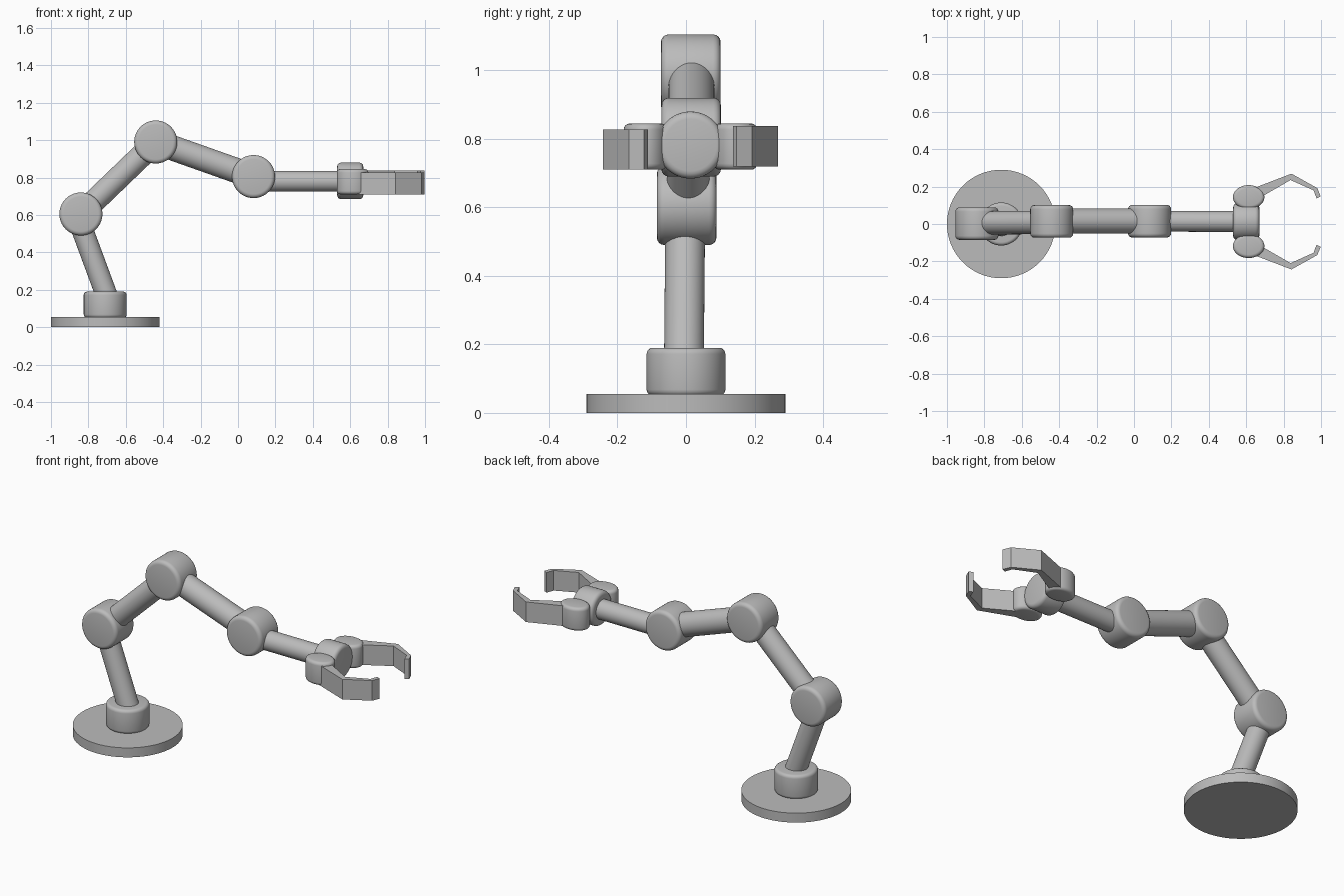
import bpy, bmesh
from mathutils import Vector

if "Cube" in bpy.data.objects:
    bpy.data.objects.remove(bpy.data.objects["Cube"], do_unlink=True)

GREY = (0.5, 0.5, 0.5, 1)
metal = bpy.data.materials.new("plain grey")
metal.use_nodes = True
metal.diffuse_color = GREY
metal.node_tree.nodes["Principled BSDF"].inputs["Base Color"].default_value = GREY


def finish(obj, name, bevel=0.0):
    """Name, colour, round the rims and smooth the sides."""
    obj.name = name
    obj.data.materials.append(metal)
    bpy.ops.object.select_all(action='DESELECT')
    obj.select_set(True)
    bpy.context.view_layer.objects.active = obj
    if bevel:
        mod = obj.modifiers.new("rounded rim", 'BEVEL')
        mod.width = bevel
        mod.segments = 4
        mod.limit_method = 'ANGLE'
        mod.angle_limit = 0.9
        bpy.ops.object.modifier_apply(modifier=mod.name)
    bpy.ops.object.shade_smooth_by_angle(angle=0.6)
    return obj


def rod(name, start, end, radius, bevel=0.0, squash=1.0):
    """Cylinder between two points, optionally elliptical."""
    start, end = Vector(start), Vector(end)
    axis = end - start
    bpy.ops.mesh.primitive_cylinder_add(vertices=64, radius=radius, depth=axis.length,
                                        location=(start + end) / 2)
    obj = bpy.context.object
    obj.rotation_euler = axis.to_track_quat('Z', 'Y').to_euler()
    obj.scale.y = squash
    bpy.ops.object.transform_apply(location=False, rotation=True, scale=True)
    return finish(obj, name, bevel)


def joint(name, x, y, z):
    rod(name, (x, y - 0.087, z), (x, y + 0.087, z), 0.115, 0.022)


# Base
rod("base_plate", (-0.71, 0, 0), (-0.71, 0, 0.055), 0.29)
rod("base_collar", (-0.71, 0, 0.05), (-0.71, 0, 0.19), 0.115, 0.018)

# Joints
joint("shoulder_joint", -0.84, 0.002, 0.605)
joint("elbow_joint", -0.44, 0.014, 0.99)
joint("wrist_joint", 0.083, 0.015, 0.805)

# Arm segments
rod("lower_arm", (-0.695, -0.006, 0.15), (-0.858, -0.002, 0.59), 0.058)
rod("upper_arm", (-0.84, 0.006, 0.605), (-0.44, 0.008, 0.99), 0.062)
rod("forearm", (-0.44, 0.016, 0.99), (0.083, 0.016, 0.805), 0.067)
rod("wrist_arm", (0.083, 0.015, 0.78), (0.56, 0.014, 0.78), 0.056)

# Gripper
HAND_Y = 0.013
rod("palm", (0.53, HAND_Y, 0.782), (0.67, HAND_Y, 0.782), 0.098, 0.022)

finger_outline = [(0.63, 0.175), (0.842, 0.256), (0.98, 0.179), (0.998, 0.135),
                  (0.976, 0.124), (0.96, 0.167), (0.837, 0.222), (0.66, 0.12)]
for side, word in ((1, "left"), (-1, "right")):
    y = HAND_Y + side * 0.131
    rod(word + "_knuckle", (0.613, y, 0.71), (0.613, y, 0.845), 0.084, 0.018, 0.76)

    # Finger: bent outline extruded upward
    bm = bmesh.new()
    low = 0.715 + side * 0.005
    face = bm.faces.new([bm.verts.new((px, HAND_Y + side * py, low))
                         for px, py in finger_outline])
    grown = bmesh.ops.extrude_face_region(bm, geom=[face])
    top = [v for v in grown["geom"] if isinstance(v, bmesh.types.BMVert)]
    bmesh.ops.translate(bm, verts=top, vec=(0, 0, 0.117))
    bmesh.ops.recalc_face_normals(bm, faces=bm.faces)
    mesh = bpy.data.meshes.new(word + "_finger")
    bm.to_mesh(mesh)
    bm.free()
    finger = bpy.data.objects.new(word + "_finger", mesh)
    bpy.context.collection.objects.link(finger)
    finish(finger, word + "_finger")
    for poly in mesh.polygons:
        poly.use_smooth = False
